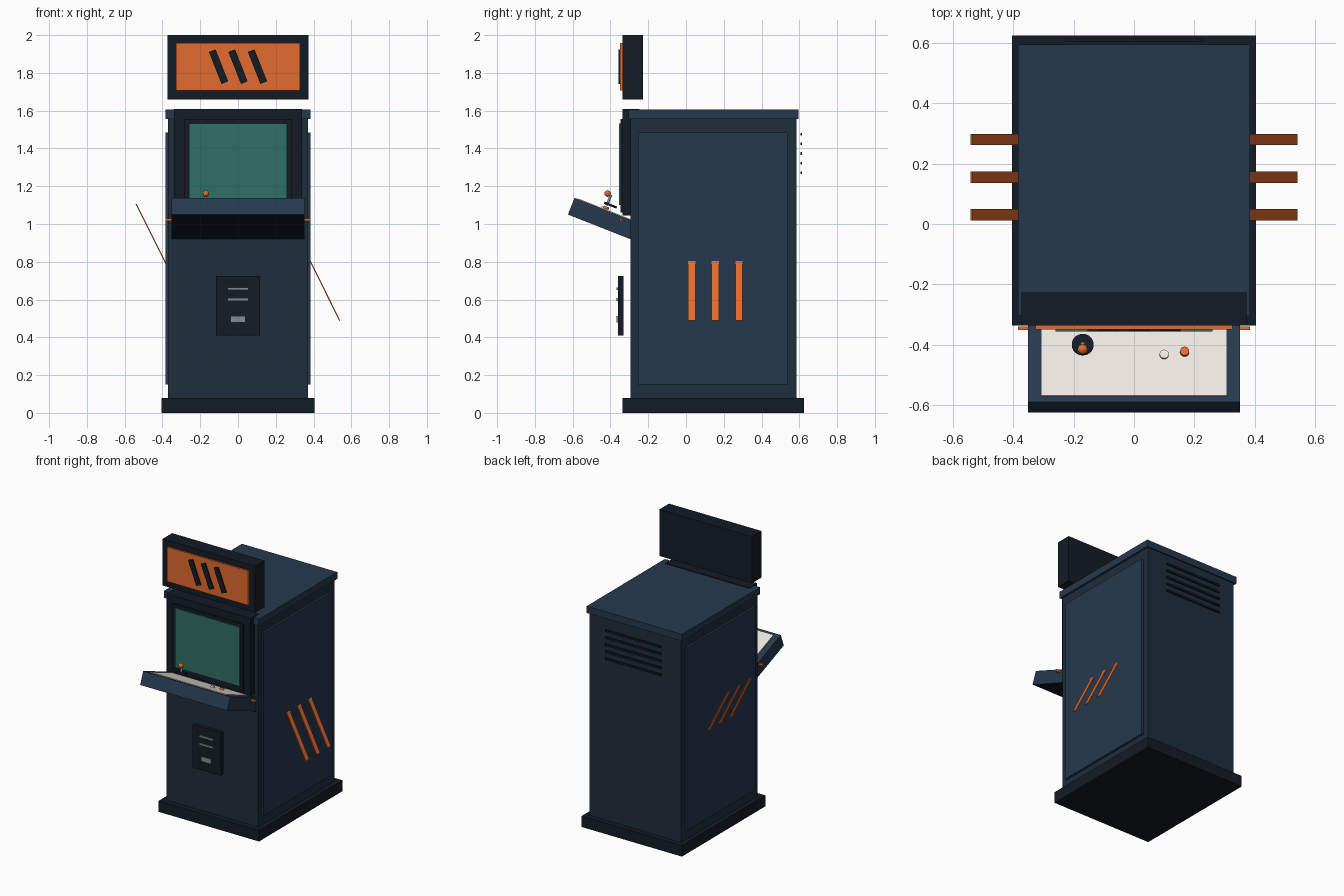
import bpy
from math import radians, sin, cos
from mathutils import Vector

if "Cube" in bpy.data.objects:
    bpy.data.objects.remove(bpy.data.objects["Cube"])


def material(name, hex_rgb):
    rgb = [((hex_rgb >> s) & 255) / 255 for s in (16, 8, 0)]
    rgb = [c / 12.92 if c < 0.04 else ((c + 0.055) / 1.055) ** 2.4 for c in rgb]
    m = bpy.data.materials.new(name)
    m.diffuse_color = (*rgb, 1)
    m.use_nodes = True
    m.node_tree.nodes["Principled BSDF"].inputs["Base Color"].default_value = m.diffuse_color
    return m


NAVY = material("navy", 0x1F2D3C)
BLUE = material("blue", 0x25394D)
BLACK = material("black", 0x141B25)
ORANGE = material("orange", 0xE36B2F)
GREEN = material("screen_green", 0x2F7065)
CREAM = material("cream", 0xEDE9E1)
GREY = material("metal_grey", 0x878C94)


def finish(name, mat):
    ob = bpy.context.object
    ob.name = name
    ob.data.materials.append(mat)
    return ob


def block(name, center, size, mat, rot=(0, 0, 0)):
    bpy.ops.mesh.primitive_cube_add(size=1, location=center, rotation=rot)
    ob = finish(name, mat)
    ob.scale = size
    bpy.ops.object.transform_apply(location=False, rotation=False, scale=True)
    return ob


def span(name, x, y, z, mat):
    """Block from (min, max) ranges."""
    return block(name, [(a + b) / 2 for a, b in (x, y, z)],
                 [b - a for a, b in (x, y, z)], mat)


def disc(name, center, radius, depth, mat, rot=(0, 0, 0), sides=24):
    bpy.ops.mesh.primitive_cylinder_add(vertices=sides, radius=radius, depth=depth,
                                        location=center, rotation=rot)
    ob = finish(name, mat)
    bpy.ops.object.shade_smooth_by_angle()
    return ob


# Cabinet shell
span("base_plinth", (-.405, .405), (-.336, .625), (0, .08), BLACK)
span("cabinet_body", (-.37, .37), (-.295, .585), (.08, 1.555), NAVY)
span("top_cap", (-.385, .385), (-.305, .595), (1.555, 1.605), BLUE)

# Side panels and slanted stripe plates passing through the walls
for side, s in (("left", -1), ("right", 1)):
    block(f"side_panel_{side}", (s * .3775, .142, .8175), (.015, .79, 1.335), BLUE)
    for i in range(3):
        block(f"side_stripe_{side}_{i + 1}", (s * .385, .03 + .125 * i, .797),
              (.006, .038, .69), ORANGE, (0, radians(-26.5), 0))

# Screen with its stepped surround
span("screen_bezel", (-.338, .338), (-.337, -.247), (1.045, 1.61), BLACK)
span("screen_surround", (-.285, .285), (-.348, -.335), (1.06, 1.555), BLACK)
span("screen", (-.26, .26), (-.356, -.346), (1.1, 1.532), GREEN)

# Marquee box, lit panel and slashes
span("marquee_box", (-.373, .373), (-.337, -.227), (1.66, 2.0), BLACK)
span("marquee_panel", (-.327, .327), (-.349, -.336), (1.706, 1.957), ORANGE)
for i in range(3):
    block(f"marquee_slash_{i + 1}", ((i - 1) * .103, -.352, 1.833),
          (.038, .01, .182), BLACK, (0, radians(-21.5), 0))

# Tilted control panel with cream overlay
TILT = radians(-21.5)
along = Vector((0, cos(TILT), sin(TILT)))
up = Vector((0, -sin(TILT), cos(TILT)))
LENGTH, THICK = .36, .095
center = Vector((0, -.625, 1.05)) + along * LENGTH / 2 + up * THICK / 2
panel = block("control_panel", center, (.704, LENGTH, THICK), BLUE, (TILT, 0, 0))
panel.data.materials.append(BLACK)
for p in panel.data.polygons:
    if p.normal.z < -.5:
        p.material_index = 1
block("control_overlay", center + up * (THICK / 2 + .001), (.612, LENGTH - .045, .006),
      CREAM, (TILT, 0, 0))
span("control_trim", (-.385, .385), (-.352, -.339), (1.015, 1.03), ORANGE)

# Joystick and buttons
disc("joystick_base", (-.17, -.4, 1.1), .036, .012, BLACK, (TILT, 0, 0))
disc("joystick_shaft", (-.17, -.408, 1.126), .007, .06, GREY, (TILT, 0, 0), 12)
bpy.ops.mesh.primitive_uv_sphere_add(segments=20, ring_count=12, radius=.017,
                                     location=(-.17, -.415, 1.161))
finish("joystick_ball", ORANGE)
bpy.ops.object.shade_smooth_by_angle()
disc("button_cream", (.1, -.433, 1.084), .015, .014, CREAM, (TILT, 0, 0))
disc("button_orange", (.168, -.423, 1.086), .015, .014, ORANGE, (TILT, 0, 0))

# Coin door
span("coin_door", (-.116, .116), (-.36, -.331), (.41, .725), BLACK)
for i, z in enumerate((.657, .6)):
    block(f"coin_slot_{i + 1}", (0, -.363, z), (.112, .01, .014), GREY)
block("coin_return", (0, -.363, .495), (.08, .01, .034), GREY)

# Rear vent slats
for i in range(5):
    block(f"rear_vent_{i + 1}", (0, .61, 1.475 - .051 * i), (.45, .01, .014), BLACK)
